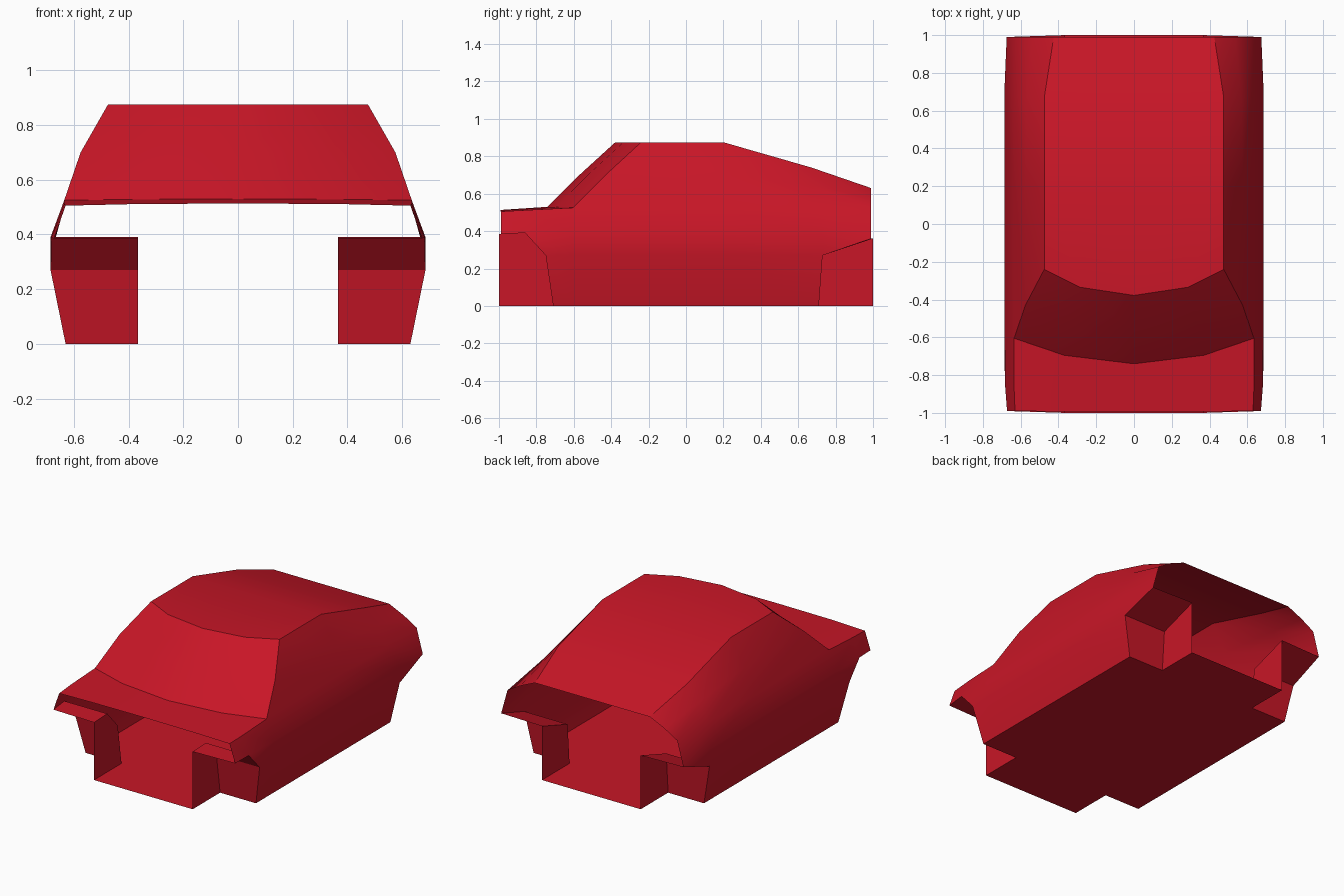
import bpy, bmesh
from mathutils import Vector
from math import radians

if "Cube" in bpy.data.objects:
    bpy.data.objects.remove(bpy.data.objects["Cube"])

red = bpy.data.materials.new("red_paint")
red.diffuse_color = (0.58, 0.008, 0.02, 1)
red.use_nodes = True
red.node_tree.nodes["Principled BSDF"].inputs["Base Color"].default_value = red.diffuse_color


def grid(bm, rows):
    """Skin rows of points with faces; None leaves a hole, repeats make triangles."""
    for a, b in zip(rows, rows[1:]):
        for i in range(len(a) - 1):
            quad = [a[i], a[i + 1], b[i + 1], b[i]]
            if None in quad:
                continue
            pts = list(dict.fromkeys(quad))
            bm.faces.new([bm.verts.new(p) for p in pts])


def finish(name, bm, focus, toward):
    """Orient half-model faces relative to a focus point, mirror in x, make object."""
    bm.normal_update()
    for f in bm.faces:
        d = f.normal.dot(Vector(focus) - f.calc_center_median())
        if (d > 0) != toward:
            f.normal_flip()
    half = bm.faces[:]
    dup = bmesh.ops.duplicate(bm, geom=bm.verts[:] + bm.edges[:] + half)["geom"]
    for e in dup:
        if isinstance(e, bmesh.types.BMVert):
            e.co.x *= -1
    bmesh.ops.reverse_faces(bm, faces=[e for e in dup if isinstance(e, bmesh.types.BMFace)])
    bmesh.ops.remove_doubles(bm, verts=bm.verts[:], dist=0.001)
    me = bpy.data.meshes.new(name)
    bm.to_mesh(me)
    bm.free()
    me.materials.append(red)
    ob = bpy.data.objects.new(name, me)
    bpy.context.collection.objects.link(ob)
    bpy.ops.object.select_all(action='DESELECT')
    ob.select_set(True)
    bpy.context.view_layer.objects.active = ob
    bpy.ops.object.shade_smooth_by_angle(angle=radians(30))


# Key lines of the right half, running front to back
roof_edge = [(.475, -.24, .875), (.475, .2, .875), (.475, .67, .74), (.425, .99, .63)]
window = [(.575, -.43, .70), (.575, .2, .70), (.568, .67, .645), (.535, .99, .58)]
shoulder = [(.63, -.99, .505), (.635, -.86, .512), (.635, -.605, .525),
            (.635, .2, .525), (.635, .67, .525), (.628, .99, .525)]
belt = [(.672, -.99, .385), (.682, -.86, .39), (.685, -.605, .39),
        (.685, .2, .39), (.685, .73, .385), (.674, .99, .36)]
waist = [None, (.685, -.75, .27), (.685, -.605, .27), (.685, .2, .27),
         (.685, .73, .27), belt[5]]
sill = [None, (.63, -.71, 0), (.63, -.605, 0), (.63, .2, 0), (.63, .71, 0), None]

# Outer shell: sides, bonnet, windscreen and roof, open at both ends
bm = bmesh.new()
grid(bm, [shoulder, belt, waist, sill])
grid(bm, [roof_edge, window, shoulder[2:]])
screen_base = [(0, -.74, .53), (.37, -.695, .528), shoulder[2]]
screen_mid = [(0, -.57, .70), (.33, -.525, .70), window[0]]
screen_top = [(0, -.378, .875), (.285, -.335, .875), roof_edge[0]]
grid(bm, [[(0, -.993, .513), (.37, -.993, .511), shoulder[0]],
          screen_base, screen_mid, screen_top]
     + [[(0, y, z), (x * .6, y, z), (x, y, z)] for x, y, z in roof_edge[1:]])
# side strip of the bonnet next to the shoulder kink
bm.faces.new([bm.verts.new(p) for p in (shoulder[0], shoulder[1], shoulder[2])])
finish("body_shell", bm, (0, 0, .4), False)

# Wheel wells: arched liner plus flat inner wall
IN = .365
for name, end, arch in (("front_wheel_wells", -1, [sill[1], waist[1], belt[1], belt[0]]),
                        ("rear_wheel_wells", 1, [sill[4], waist[4], belt[5]])):
    bm = bmesh.new()
    inner = [(IN, y, z) for _, y, z in arch[:-1]] + [(IN, end, arch[-1][2])]
    grid(bm, [arch, inner])
    bm.faces.new([bm.verts.new(p) for p in inner + [(IN, end, 0)]])
    finish(name, bm, (.52, end * .93, .1), True)

# Floor pan with notches for the wheels
bm = bmesh.new()
for x, y in ((IN, 1), (.63, .71)):
    x0, ys = (0, (-1, -.71, .71, 1)) if x == IN else (IN, (-.71, .71))
    grid(bm, [[(x0, v, 0) for v in ys], [(x, v, 0) for v in ys]])
finish("floor_pan", bm, (0, 0, -1), True)
